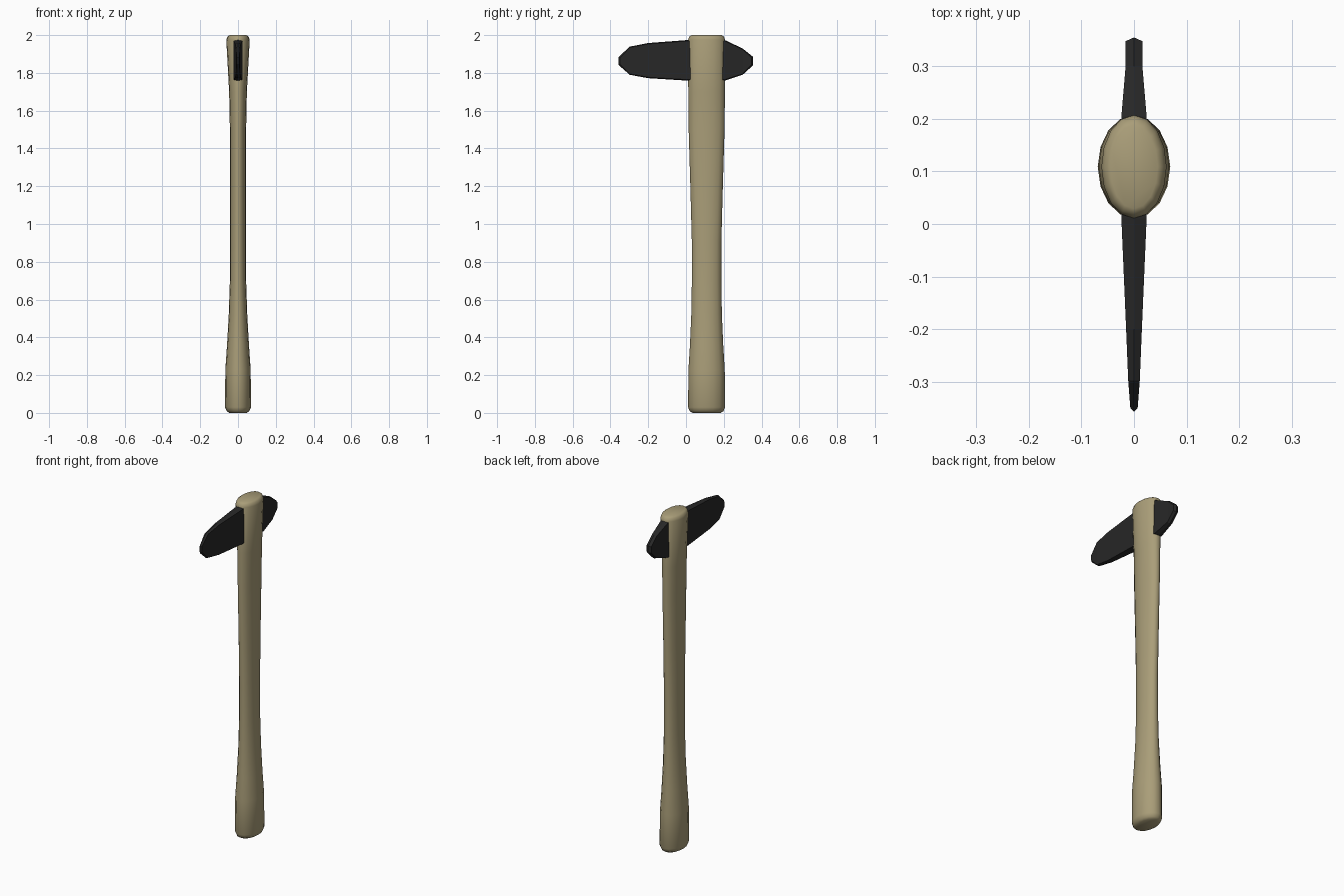
import bpy, bmesh
from math import sin, cos, pi, radians

if "Cube" in bpy.data.objects:
    bpy.data.objects.remove(bpy.data.objects["Cube"])


def material(name, rgb):
    m = bpy.data.materials.new(name)
    m.diffuse_color = (*rgb, 1)
    m.use_nodes = True
    m.node_tree.nodes["Principled BSDF"].inputs["Base Color"].default_value = m.diffuse_color
    return m


def loft(name, rings, mat):
    """Skin equal-sized point rings and cap both ends."""
    bm = bmesh.new()
    loops = [[bm.verts.new(p) for p in ring] for ring in rings]
    n = len(loops[0])
    for a, b in zip(loops, loops[1:]):
        for i in range(n):
            j = (i + 1) % n
            bm.faces.new((a[i], a[j], b[j], b[i]))
    bm.faces.new(loops[0])
    bm.faces.new(loops[-1])
    bmesh.ops.recalc_face_normals(bm, faces=bm.faces)
    me = bpy.data.meshes.new(name)
    bm.to_mesh(me)
    bm.free()
    me.materials.append(mat)
    ob = bpy.data.objects.new(name, me)
    bpy.context.collection.objects.link(ob)
    return ob


# Handle: oval sections (z, half width x, half depth y), rounded at both ends
SECTIONS = [
    (0.0, 0.046, 0.074), (0.009, 0.060, 0.089), (0.03, 0.069, 0.098),
    (0.23, 0.067, 0.096), (0.36, 0.058, 0.088), (0.52, 0.049, 0.081),
    (0.70, 0.043, 0.078), (0.90, 0.042, 0.078), (1.20, 0.042, 0.086),
    (1.50, 0.043, 0.095), (1.70, 0.047, 0.097), (1.975, 0.062, 0.098),
    (1.992, 0.056, 0.092), (2.0, 0.045, 0.080),
]
SIDES = 16
handle = loft("handle", [
    [(w * cos(2 * pi * i / SIDES), 0.109 + d * sin(2 * pi * i / SIDES), z)
     for i in range(SIDES)] for z, w, d in SECTIONS],
    material("wood", (0.40, 0.34, 0.19)))
bpy.context.view_layer.objects.active = handle
handle.select_set(True)
bpy.ops.object.shade_smooth_by_angle(angle=radians(50))

# Head: stations (y, half thickness, bottom z, top z), ridged along the rim
STATIONS = [
    (-0.357, 0.007, 1.842, 1.884), (-0.298, 0.011, 1.790, 1.939),
    (-0.200, 0.015, 1.772, 1.958), (0.010, 0.024, 1.759, 1.974),
    (0.205, 0.024, 1.759, 1.974), (0.300, 0.016, 1.790, 1.929),
    (0.355, 0.016, 1.840, 1.885),
]


def section(y, w, lo, hi):
    r = 0.005
    t = 0.007 if abs(y) > 0.35 else 0   # blunt tip comes to a centre ridge
    ys = y - t if y > 0 else y + t
    return [(0, y, lo), (w, ys, lo + r), (w, ys, hi - r),
            (0, y, hi), (-w, ys, hi - r), (-w, ys, lo + r)]


head = loft("head", [section(*s) for s in STATIONS],
            material("dark_iron", (0.02, 0.02, 0.02)))
# Split the bent end caps along the ridge
bm = bmesh.new()
bm.from_mesh(head.data)
for f in [f for f in bm.faces if len(f.verts) == 6]:
    mid = [v for v in f.verts if abs(v.co.x) < 1e-6]
    bmesh.utils.face_split(f, mid[0], mid[1])
bm.to_mesh(head.data)
bm.free()
